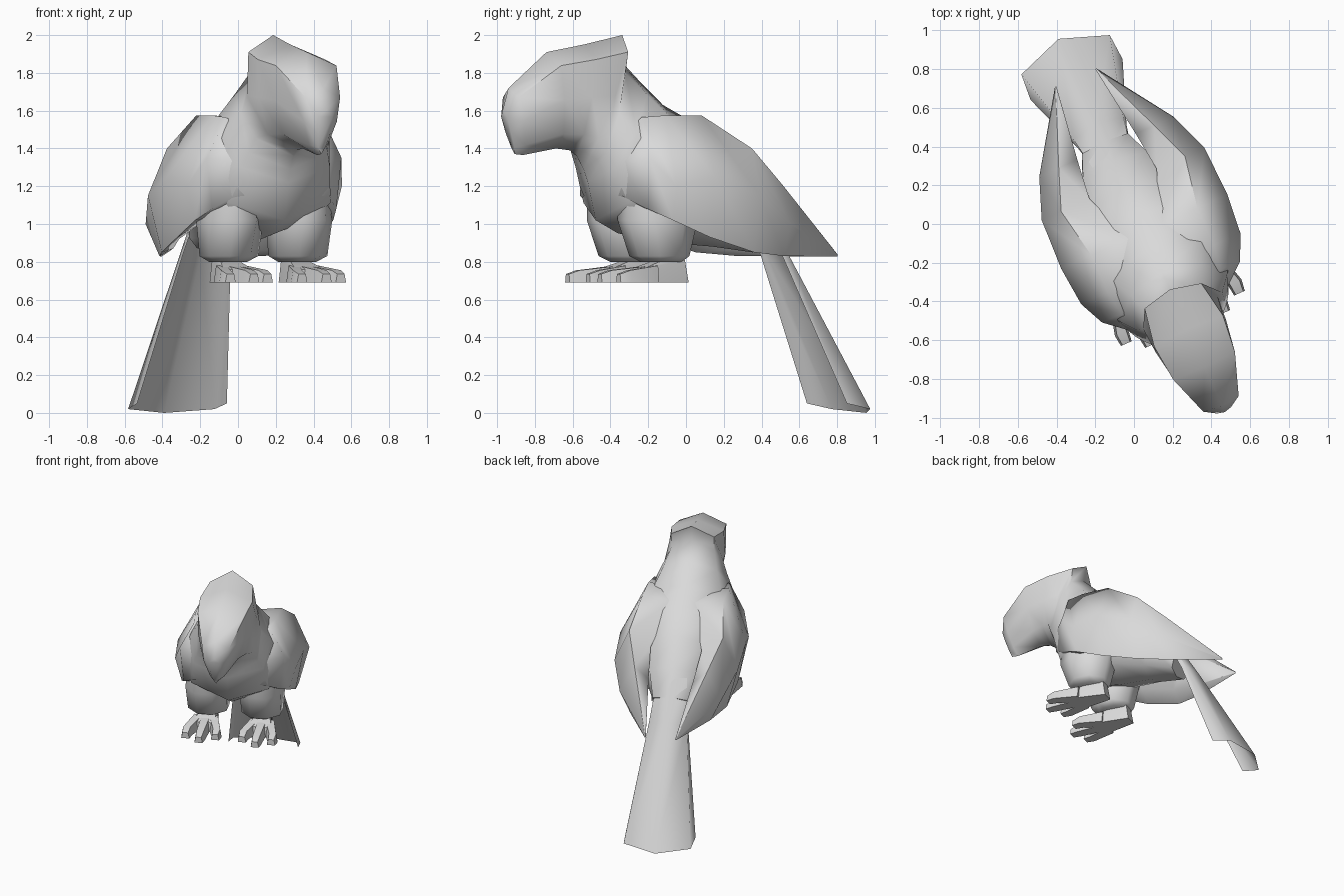
import bpy, bmesh, math
from mathutils import Vector

cube = bpy.data.objects.get("Cube")
if cube:
    bpy.data.objects.remove(cube, do_unlink=True)

YAW = math.radians(24)
PIVOT = (0.033, 0.006, 0)

grey = bpy.data.materials.new("light_grey")
grey.use_nodes = True
grey.diffuse_color = (0.7, 0.7, 0.7, 1)
grey.node_tree.nodes["Principled BSDF"].inputs["Base Color"].default_value = (0.7, 0.7, 0.7, 1)


def finish(name, bm, mirror=False, angle=50):
    """Turn a bmesh into a shaded object, turned to the bird's heading."""
    bmesh.ops.recalc_face_normals(bm, faces=bm.faces)
    mesh = bpy.data.meshes.new(name)
    bm.to_mesh(mesh)
    bm.free()
    mesh.materials.append(grey)
    obj = bpy.data.objects.new(name, mesh)
    bpy.context.collection.objects.link(obj)
    obj.location = PIVOT
    obj.rotation_euler.z = YAW
    if mirror:
        mod = obj.modifiers.new("Mirror", 'MIRROR')
        mod.use_mirror_merge = False
    bpy.ops.object.select_all(action='DESELECT')
    obj.select_set(True)
    bpy.context.view_layer.objects.active = obj
    bpy.ops.object.shade_smooth_by_angle(angle=math.radians(angle))


def loft(name, rings, mirror=False, angle=50, closed=True):
    """Skin a row of equal-length rings; open rows stay a single sheet."""
    bm = bmesh.new()
    rows = [[bm.verts.new(p) for p in ring] for ring in rings]
    n = len(rows[0])
    for a, b in zip(rows, rows[1:]):
        for i in range(n if closed else n - 1):
            j = (i + 1) % n
            bm.faces.new((a[i], a[j], b[j], b[i]))
    if closed:
        bm.faces.new(rows[0])
        bm.faces.new(rows[-1])
    finish(name, bm, mirror, angle)


def hull(name, points, mirror=False, angle=30):
    bm = bmesh.new()
    for p in points:
        bm.verts.new(p)
    bmesh.ops.convex_hull(bm, input=bm.verts)
    loose = [v for v in bm.verts if not v.link_faces]
    bmesh.ops.delete(bm, geom=loose, context='VERTS')
    finish(name, bm, mirror, angle)


def body_ring(top, bottom, upper, middle, lower):
    """Eight-sided ring between a top and a bottom (y, z) point."""
    t, b = Vector((0, *top)), Vector((0, *bottom))
    side = [(0.14, upper), (0.5, middle), (0.85, lower)]
    right = [t.lerp(b, f) + Vector((w, 0, 0)) for f, w in side]
    left = [t.lerp(b, f) - Vector((w, 0, 0)) for f, w in reversed(side)]
    return [t, *right, b, *left]


# Beak, head with crest, neck, back and rump in one skin:
# top, bottom, then half widths high, middle and low
body = [
    ((-1.07, 1.6), (-1.0, 1.37), 0.04, 0.04, 0.02),
    ((-1.035, 1.72), (-0.95, 1.365), 0.1, 0.095, 0.055),
    ((-0.815, 1.91), (-0.76, 1.4), 0.175, 0.175, 0.12),
    ((-0.6, 1.95), (-0.68, 1.39), 0.195, 0.2, 0.16),
    ((-0.376, 2.0), (-0.64, 1.36), 0.16, 0.21, 0.2),
    ((-0.4, 1.88), (-0.6, 1.29), 0.16, 0.24, 0.23),
    ((-0.28, 1.76), (-0.575, 1.22), 0.2, 0.3, 0.26),
    ((-0.14, 1.63), (-0.53, 1.02), 0.26, 0.36, 0.29),
    ((0.05, 1.53), (-0.4, 0.95), 0.3, 0.38, 0.27),
    ((0.2, 1.38), (-0.1, 0.9), 0.22, 0.33, 0.2),
    ((0.35, 1.19), (0.15, 0.88), 0.18, 0.22, 0.14),
    ((0.46, 1.0), (0.38, 0.85), 0.13, 0.13, 0.1),
]
loft("body", [body_ring(*s) for s in body], angle=60)

# Folded wings: y, then (x, z) of inner top, ridge, outer, lower, inner low
wing = [
    (-0.5, [(0.15, 1.38), (0.2, 1.42), (0.26, 1.33), (0.27, 1.15), (0.15, 1.15)]),
    (-0.39, [(0.15, 1.5), (0.28, 1.565), (0.39, 1.35), (0.36, 1.08), (0.2, 1.1)]),
    (-0.26, [(0.1, 1.56), (0.3, 1.575), (0.45, 1.2), (0.4, 1.02), (0.25, 1.05)]),
    (-0.05, [(0.08, 1.54), (0.3, 1.575), (0.47, 1.25), (0.41, 0.93), (0.28, 1.0)]),
    (0.22, [(0.19, 1.28), (0.35, 1.4), (0.46, 1.15), (0.38, 0.85), (0.28, 0.92)]),
    (0.43, [(0.165, 1.12), (0.27, 1.21), (0.38, 1.0), (0.3, 0.83), (0.22, 0.87)]),
    (0.82, [(0.11, 0.835), (0.114, 0.84), (0.118, 0.835), (0.117, 0.828), (0.112, 0.828)]),
]
loft("wings", [[(x, y, z) for x, z in pts] for y, pts in wing], mirror=True, angle=75)


# Tail: a thin fan, arched back with its side edges folded forward
def tail_row(edge, fold, centre):
    (ex, ey, ez), (fx, fy, fz) = edge, fold
    return [(-ex, ey, ez), (-fx, fy, fz), centre, (fx, fy, fz), (ex, ey, ez)]


loft("tail", [
    tail_row((0.1, 0.34, 1.12), (0.11, 0.36, 1.12), (0, 0.39, 1.12)),
    tail_row((0.14, 0.49, 0.83), (0.14, 0.53, 0.83), (0, 0.565, 0.83)),
    tail_row((0.26, 0.81, 0.05), (0.25, 0.95, 0.02), (0, 1.04, 0.0)),
], angle=75, closed=False)


# Thighs: squarish rings at height z
def thigh_ring(z, rx, ry, cy, sides=8):
    angles = [math.tau * (i + 0.5) / sides for i in range(sides)]
    return [(0.2 + rx * math.cos(a), cy + ry * math.sin(a), z) for a in angles]


loft("thighs", [
    thigh_ring(1.2, 0.14, 0.2, -0.28),
    thigh_ring(1.02, 0.17, 0.22, -0.26),
    thigh_ring(0.83, 0.155, 0.16, -0.25),
    thigh_ring(0.8, 0.1, 0.11, -0.24),
], mirror=True, angle=60)

# Feet: wedge-shaped heel with three tapered toes
foot = []
for s in (-1, 1):
    foot += [(0.2 + s * 0.045, -0.1, 0.69), (0.2 + s * 0.04, -0.12, 0.81),
             (0.2 + s * 0.05, -0.25, 0.81), (0.21 + s * 0.1, -0.4, 0.69),
             (0.21 + s * 0.085, -0.39, 0.76)]
hull("feet", foot, mirror=True)


def toe_ring(x, y, half, top):
    return [(x - half, y, 0.69), (x + half, y, 0.69),
            (x + half * 0.7, y, top), (x - half * 0.7, y, top)]


for name, root_x, tip_x, tip_y in (("inner_toes", 0.155, 0.1, -0.53),
                                   ("middle_toes", 0.21, 0.21, -0.6),
                                   ("outer_toes", 0.265, 0.32, -0.54)):
    loft(name, [toe_ring(root_x, -0.3, 0.045, 0.78),
                toe_ring(tip_x, tip_y + 0.06, 0.038, 0.755),
                toe_ring(tip_x, tip_y, 0.03, 0.735)], mirror=True, angle=30)
